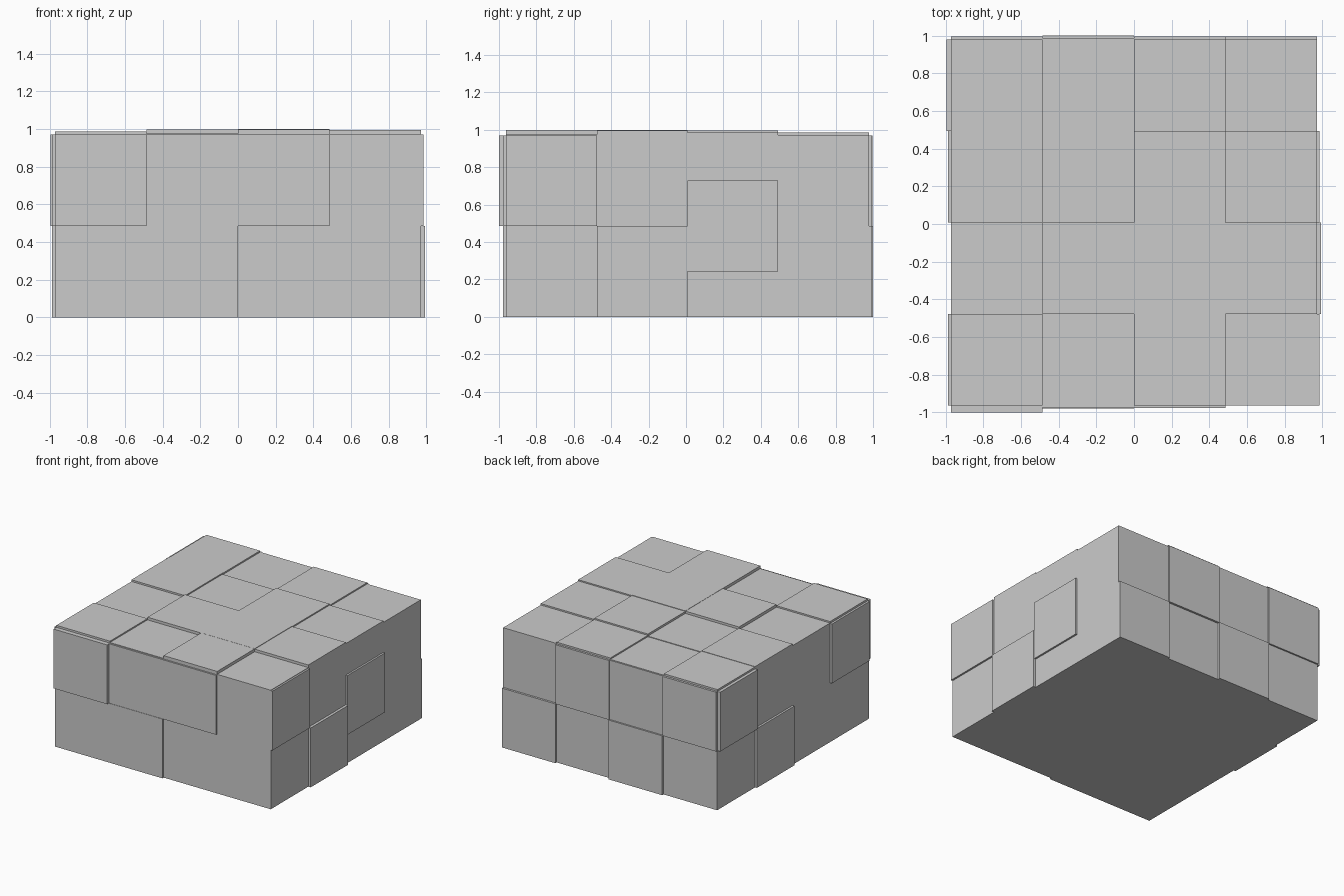
import bpy, bmesh
from mathutils import Vector

if "Cube" in bpy.data.objects:
    bpy.data.objects.remove(bpy.data.objects["Cube"])

C = 0.485                       # cell size
X0, Y0, Z1 = -0.97, -0.962, 0.97
X1, Y1 = X0 + 4 * C, Y0 + 4 * C
IN = 0.02                       # how far each slab is sunk into the core


def boxes(name, spans):
    """One object made of axis-aligned boxes given as (low corner, high corner)."""
    bm = bmesh.new()
    for lo, hi in spans:
        lo, hi = Vector(lo), Vector(hi)
        for v in bmesh.ops.create_cube(bm, size=1)["verts"]:
            v.co = Vector(((lo[i] + hi[i]) / 2 + v.co[i] * (hi[i] - lo[i]) for i in range(3)))
    mesh = bpy.data.meshes.new(name)
    bm.to_mesh(mesh)
    bm.free()
    obj = bpy.data.objects.new(name, mesh)
    bpy.context.collection.objects.link(obj)


# solid core
boxes("block_core", [((X0, Y0, 0), (X1, Y1, Z1))])

# top slabs: rows run front to back, columns left to right
heights = [
    (0.986, 0.975, 0.998, 0.974),
    (0.974, 0.997, 0.999, 0.995),
    (0.988, 0.978, 0.995, 0.985),
    (0.985, 0.973, 0.984, 0.973),
]
boxes("top_slabs", [
    ((X0 + c * C, Y0 + r * C, Z1 - IN), (X0 + (c + 1) * C, Y0 + (r + 1) * C, h))
    for r, row in enumerate(heights) for c, h in enumerate(row)])

# side slabs: (cell along the side, height level in cells, outer face position)
front = [(0, 1, -1.0), (1, 1, -0.975), (2, 1, -0.976), (0, 0, -0.978), (1, 0, -0.978)]
boxes("front_slabs", [
    ((X0 + c * C, y, r * C), (X0 + (c + 1) * C, Y0 + IN, (r + 1) * C)) for c, r, y in front])

back = [(0, 1, 0.996), (1, 1, 0.987), (2, 1, 0.995), (0, 0, 0.983), (1, 0, 1.0), (3, 0, 0.995)]
boxes("back_slabs", [
    ((X0 + c * C, Y1 - IN, r * C), (X0 + (c + 1) * C, y, (r + 1) * C)) for c, r, y in back])

right = [(0, 1, 0.985), (1, 0, 0.992), (2, 0.5, 0.985)]
boxes("right_slabs", [
    ((X1 - IN, Y0 + c * C, r * C), (x, Y0 + (c + 1) * C, (r + 1) * C)) for c, r, x in right])

left = [(0, 1, -0.987), (2, 0, -0.987), (3, 1, -0.995)]
boxes("left_slabs", [
    ((x, Y0 + c * C, r * C), (X0 + IN, Y0 + (c + 1) * C, (r + 1) * C)) for c, r, x in left])
